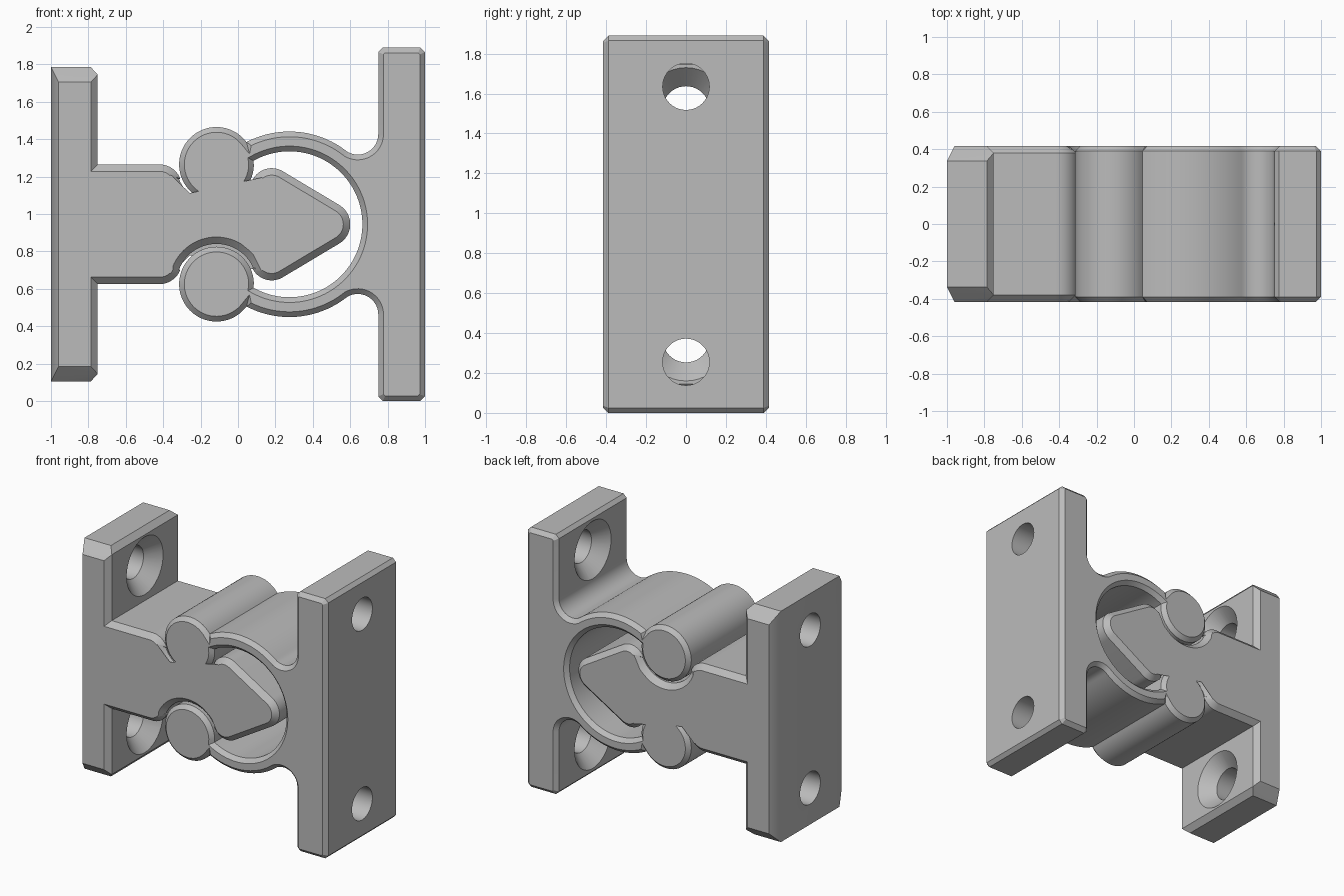
import bpy, bmesh, math
from mathutils import Vector

cube = bpy.data.objects.get("Cube")
if cube:
    bpy.data.objects.remove(cube, do_unlink=True)

MID = 0.945     # height of the mirror plane
HALF = 0.417    # half the depth

grey = bpy.data.materials.new("plain grey")
grey.use_nodes = True
grey.diffuse_color = (0.5, 0.5, 0.5, 1)
grey.node_tree.nodes["Principled BSDF"].inputs["Base Color"].default_value = (0.5, 0.5, 0.5, 1)


def make_object(name, bm):
    bmesh.ops.recalc_face_normals(bm, faces=bm.faces)
    mesh = bpy.data.meshes.new(name)
    bm.to_mesh(mesh)
    bm.free()
    mesh.materials.append(grey)
    obj = bpy.data.objects.new(name, mesh)
    bpy.context.collection.objects.link(obj)
    return obj


def arc(cx, cz, r, start, end, steps):
    """Points on an arc in the x-z plane, heights measured from MID."""
    angles = [math.radians(start + (end - start) * i / steps) for i in range(steps + 1)]
    return [(cx + r * math.cos(a), cz + r * math.sin(a)) for a in angles]


def mirrored(upper):
    """Close an upper half outline with its reflection."""
    lower = [(x, -z) for x, z in reversed(upper) if abs(z) > 1e-5]
    return upper + lower


def chamfered_extrusion(name, outline, chamfer):
    bm = bmesh.new()
    front = bm.faces.new([bm.verts.new((x, -HALF, MID + z)) for x, z in outline])
    geom = bmesh.ops.extrude_face_region(bm, geom=[front], use_keep_orig=True)["geom"]
    moved = [g for g in geom if isinstance(g, bmesh.types.BMVert)]
    bmesh.ops.translate(bm, verts=moved, vec=(0, 2 * HALF, 0))
    bmesh.ops.recalc_face_normals(bm, faces=bm.faces)
    rims = [e for e in bm.edges if abs(e.verts[0].co.y - e.verts[1].co.y) < 1e-4]
    bmesh.ops.bevel(bm, geom=rims, offset=chamfer, segments=1, profile=0.5,
                    affect='EDGES', clamp_overlap=False)
    return make_object(name, bm)


def combine(obj, other, operation):
    mod = obj.modifiers.new(operation, 'BOOLEAN')
    mod.operation = operation
    mod.solver = 'EXACT'
    mod.object = other
    bpy.context.view_layer.objects.active = obj
    bpy.ops.object.modifier_apply(modifier=mod.name)
    bpy.data.objects.remove(other, do_unlink=True)


def cut_screw_hole(obj, x, side, z, r=0.117, sink=0.21):
    """Countersunk hole that starts at x and runs towards side."""
    bm = bmesh.new()
    profile = [(-0.02, 0), (-0.02, sink + 0.02), (sink - r, r), (0.3, r), (0.3, 0)]
    verts = [bm.verts.new((x + side * d, 0, MID + z + rad)) for d, rad in profile]
    edges = [bm.edges.new(pair) for pair in zip(verts, verts[1:])]
    bmesh.ops.spin(bm, geom=verts + edges, cent=(0, 0, MID + z), axis=(1, 0, 0),
                   angle=math.tau, steps=40)
    bmesh.ops.remove_doubles(bm, verts=bm.verts, dist=1e-4)
    cutter = make_object("hole_cutter", bm)
    cutter.hide_render = True
    combine(obj, cutter, 'DIFFERENCE')


def smooth(obj):
    bpy.ops.object.select_all(action='DESELECT')
    obj.select_set(True)
    bpy.context.view_layer.objects.active = obj
    bpy.ops.object.shade_smooth_by_angle(angle=math.radians(30))


# Catch: mounting plate with two sprung arms ending in round knobs
catch_half = (arc(0.275, 0, 0.39, 0, 119.5, 36)
              + arc(-0.115, 0.32, 0.2, 364, 36.5, 56)[1:]
              + arc(0.275, 0, 0.496, 117.5, 53, 20)
              + arc(0.64, 0.4825, 0.11, 233, 360, 16)[1:]
              + [(0.75, 0.92), (0.775, MID), (0.975, MID), (1, 0.92)])
catch = chamfered_extrusion("catch", mirrored(catch_half), 0.028)
for sign in (1, -1):
    cut_screw_hole(catch, 0.75, 1, sign * 0.69)
smooth(catch)

# Striker tongue: neck, knob grooves and arrow-shaped head
tongue_half = ([(-0.9, 0.32)]
               + arc(-0.42, 0.2, 0.12, 90, 21.5, 10)
               + arc(-0.115, 0.32, 0.215, 201.5, 335.4, 28)
               + arc(0.18, 0.185, 0.115, 155.4, 60, 14)
               + arc(0.48, 0, 0.12, 60, 0, 10))
tongue = chamfered_extrusion("tongue", mirrored(tongue_half), 0.037)

# Striker plate: chamfered block with heavier slopes at its ends
bm = bmesh.new()
for sy in (1, -1):
    for sz in (1, -1):
        for x, y, z in [(-0.96, HALF, 0.76), (-0.787, HALF, 0.76),
                        (-1, 0.337, 0.84), (-0.787, 0.337, 0.84),
                        (-0.75, HALF - 0.037, 0.80)]:
            bm.verts.new((x, sy * y, MID + sz * z))
bmesh.ops.convex_hull(bm, input=bm.verts)
bmesh.ops.dissolve_limit(bm, angle_limit=0.01, verts=bm.verts, edges=bm.edges)
striker = make_object("striker", bm)
combine(striker, tongue, 'UNION')
for sign in (1, -1):
    cut_screw_hole(striker, -0.75, -1, sign * 0.575)
smooth(striker)
